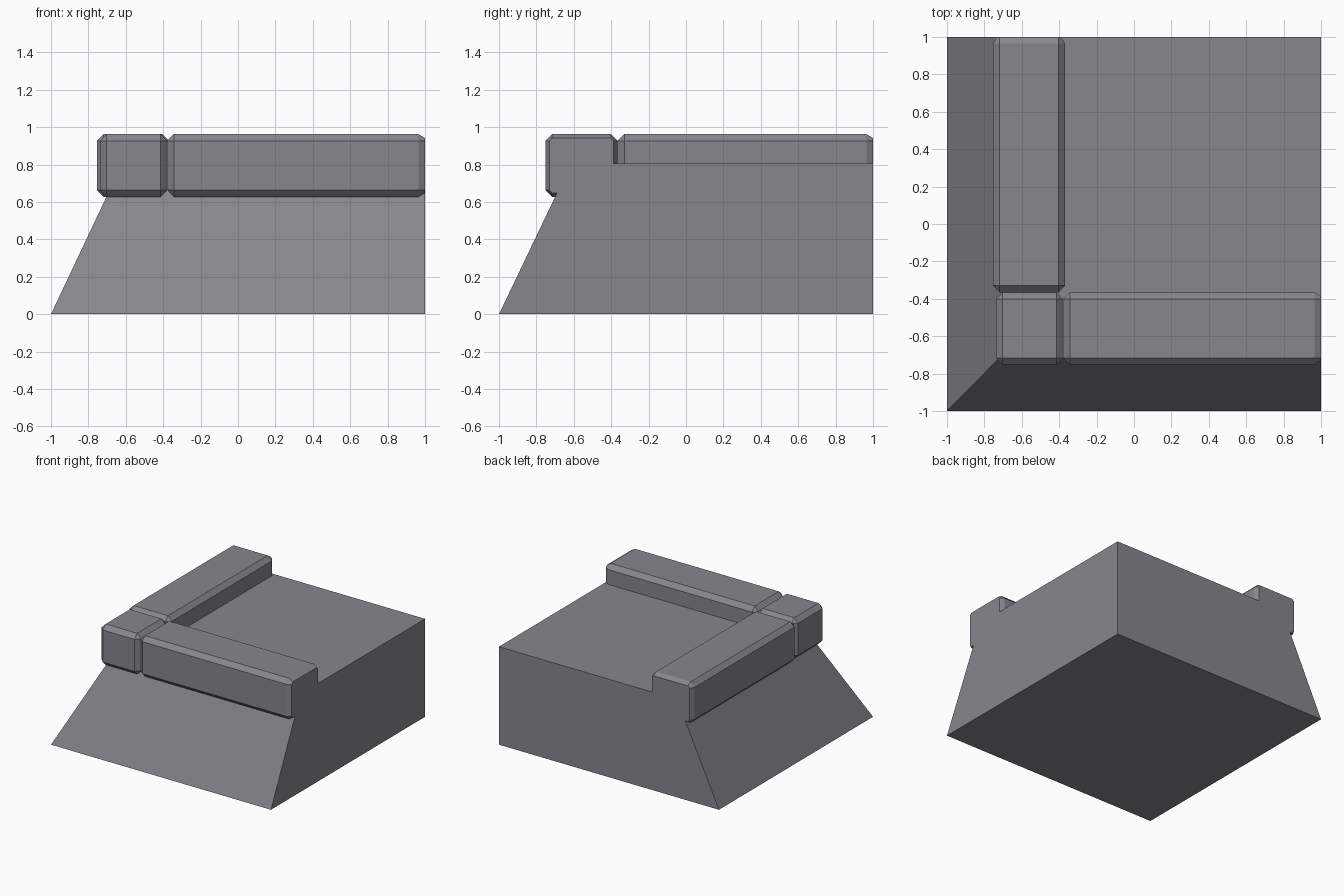
import bpy, bmesh
from mathutils import Vector

if "Cube" in bpy.data.objects:
    bpy.data.objects.remove(bpy.data.objects["Cube"])

stone = bpy.data.materials.new("dark_stone")
stone.diffuse_color = (0.235, 0.245, 0.265, 1)
stone.use_nodes = True
stone.node_tree.nodes["Principled BSDF"].inputs["Base Color"].default_value = stone.diffuse_color


def finish(name, bm):
    bmesh.ops.recalc_face_normals(bm, faces=bm.faces)
    mesh = bpy.data.meshes.new(name)
    bm.to_mesh(mesh)
    bm.free()
    mesh.materials.append(stone)
    obj = bpy.data.objects.new(name, mesh)
    bpy.context.collection.objects.link(obj)
    return obj


def box(lo, hi):
    bm = bmesh.new()
    bmesh.ops.create_cube(bm, size=1)
    lo, hi = Vector(lo), Vector(hi)
    for v in bm.verts:
        v.co = Vector([(lo[i] + hi[i]) / 2 + v.co[i] * (hi[i] - lo[i]) for i in range(3)])
    return bm


def chamfered_block(name, lo, hi, cut_axis=None):
    bm = box(lo, hi)
    bmesh.ops.bevel(bm, geom=bm.edges[:], offset=0.036, offset_type='OFFSET',
                    segments=1, affect='EDGES')
    # trim the open end flush with the base side, then lengthen its shallow chamfer
    if cut_axis is not None:
        n = Vector([float(i == cut_axis) for i in range(3)])
        bmesh.ops.bisect_plane(bm, geom=bm.verts[:] + bm.edges[:] + bm.faces[:],
                               plane_co=n, plane_no=n, clear_outer=True)
        bmesh.ops.holes_fill(bm, edges=[e for e in bm.edges if e.is_boundary])
        for v in bm.verts:
            if 0.9 < v.co[cut_axis] < 0.99:
                v.co[cut_axis] = 0.965
    return finish(name, bm)


# Base: two sloped sides (left and front), two upright sides
bm = box((-1, -1, 0), (1, 1, 0.805))
for v in bm.verts:
    if v.co.z > 0.5:
        if v.co.x < 0:
            v.co.x = -0.62
        if v.co.y < 0:
            v.co.y = -0.615
finish("sloped_base", bm)

# Coping blocks along the two sloped edges
chamfered_block("corner_block", (-0.738, -0.752, 0.628), (-0.379, -0.366, 0.963))
chamfered_block("front_coping", (-0.379, -0.752, 0.628), (1.015, -0.366, 0.963), 0)
chamfered_block("left_coping", (-0.754, -0.366, 0.628), (-0.369, 1.015, 0.963), 1)
